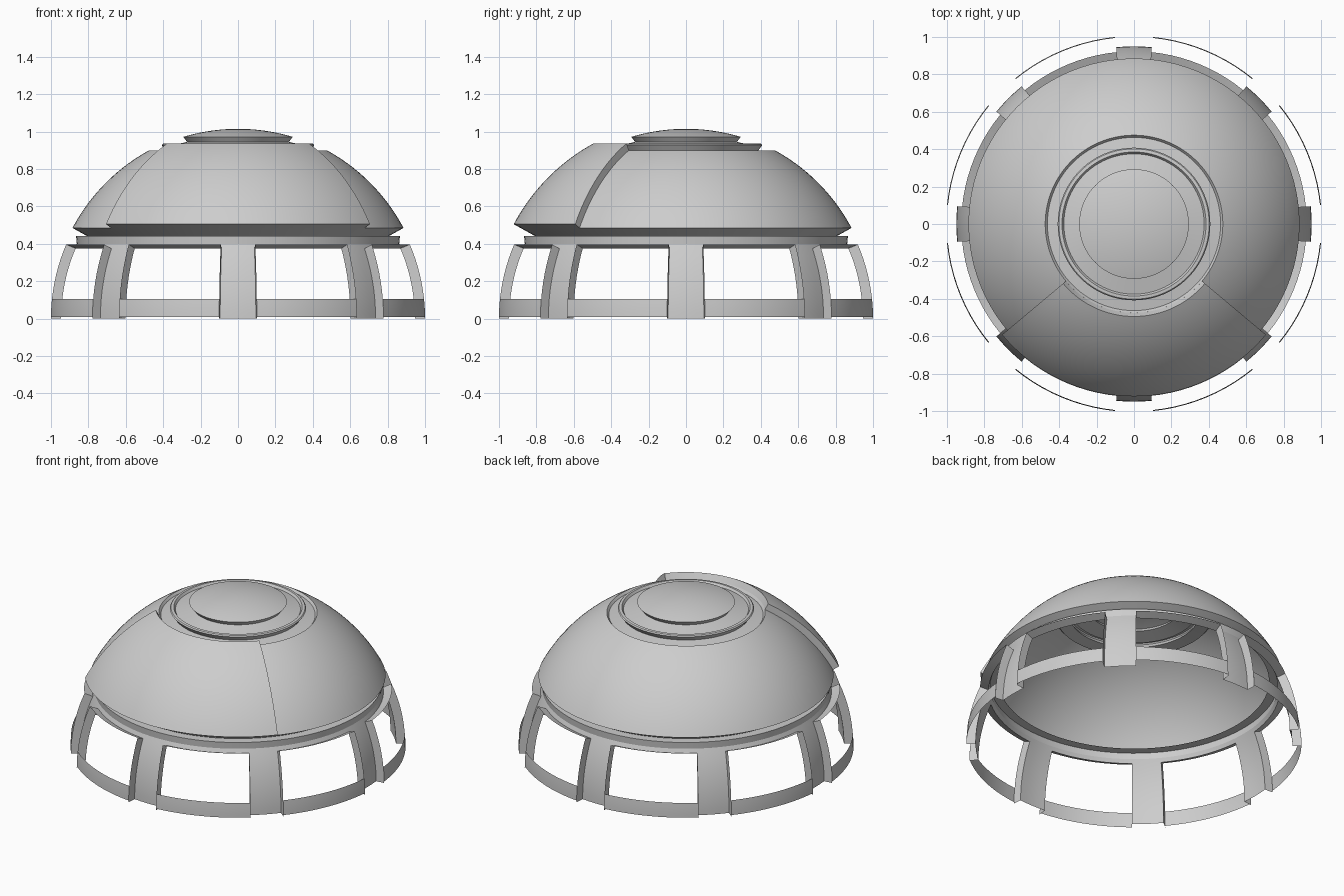
import bpy, bmesh, math
from mathutils import Vector

cube = bpy.data.objects.get("Cube")
if cube:
    bpy.data.objects.remove(cube, do_unlink=True)

grey = bpy.data.materials.new("light_grey")
grey.use_nodes = True
colour = (0.61, 0.61, 0.61, 1)
grey.diffuse_color = colour
grey.node_tree.nodes["Principled BSDF"].inputs["Base Color"].default_value = colour


def finish(name, bm):
    bmesh.ops.remove_doubles(bm, verts=bm.verts, dist=0.0005)
    mesh = bpy.data.meshes.new(name)
    bm.to_mesh(mesh)
    bm.free()
    obj = bpy.data.objects.new(name, mesh)
    bpy.context.collection.objects.link(obj)
    mesh.materials.append(grey)
    bpy.ops.object.select_all(action='DESELECT')
    obj.select_set(True)
    bpy.context.view_layer.objects.active = obj
    bpy.ops.object.shade_smooth_by_angle(angle=math.radians(25))
    return obj


def sweep(bm, profile, start=0, end=360, steps=96):
    """Turn an (r, z) profile, listed bottom to top, around z."""
    rows = []
    for i in range(steps + 1):
        a = math.radians(start + (end - start) * i / steps)
        rows.append([bm.verts.new((r * math.cos(a), r * math.sin(a), z)) for r, z in profile])
    for p, q in zip(rows, rows[1:]):
        for k in range(len(profile) - 1):
            bm.faces.new((p[k], q[k], q[k + 1], p[k + 1]))


def wall(bm, inner, outer, degrees, flip=False):
    """Upright strip between two profiles at one angle."""
    a = math.radians(degrees)
    cols = [[bm.verts.new((r * math.cos(a), r * math.sin(a), z)) for r, z in prof]
            for prof in (inner, outer)]
    for k in range(len(inner) - 1):
        f = [cols[0][k], cols[1][k], cols[1][k + 1], cols[0][k + 1]]
        bm.faces.new(f[::-1] if flip else f)


def arc(radius, z0, z1, n):
    zs = [z0 + (z1 - z0) * i / n for i in range(n + 1)]
    return [(math.sqrt(radius * radius - z * z), z) for z in zs]


def scaled(profile, s):
    return [(r * s, z * s) for r, z in profile]


# Lower frame: recessed ribs, collar, window surrounds and foot rings
R, OUT, HALF = 0.95, 1.058, 5.75
rib = arc(R, 0, 0.375, 10)
collar = [rib[-1], (0.862, 0.40), (0.866, 0.443), (0.81, 0.443)]
lintel = [rib[-1], scaled(rib, OUT)[-1]]
foot = arc(R * OUT, 0.01, 0.105, 4)

bm = bmesh.new()
for i in range(8):
    mid = i * 45
    sweep(bm, rib, mid - HALF, mid + HALF, 4)
    sweep(bm, collar, mid - HALF, mid + HALF, 4)
    sweep(bm, collar, mid + HALF, mid + 45 - HALF, 10)
    wall(bm, rib, scaled(rib, OUT), mid + HALF)
    wall(bm, rib, scaled(rib, OUT), mid - HALF, True)
    sweep(bm, lintel[::-1], mid + HALF, mid + 45 - HALF, 10)
    sweep(bm, foot, mid + HALF, mid + 45 - HALF, 10)
finish("window_frame", bm)

# Dome shell
low, high = Vector((0.885, 0.485)), Vector((0.475, 0.90))
dome = []
for i in range(21):
    t = i / 20
    a0, a1 = math.atan2(low.y, low.x), math.atan2(high.y, high.x)
    a = a0 + (a1 - a0) * t
    rad = low.length + (high.length - low.length) * t
    dome.append((rad * math.cos(a), rad * math.sin(a)))
bm = bmesh.new()
sweep(bm, [(0.81, 0.443)] + dome + [(0.463, 0.885)])
finish("dome", bm)

# Raised front panel with its edge walls
LIFT, A0, A1 = 1.041, 220, 320
raised = scaled(dome, LIFT)
bm = bmesh.new()
sweep(bm, [dome[0]] + raised + [dome[-1]], A0, A1, 32)
wall(bm, dome, raised, A0, True)
wall(bm, dome, raised, A1)
finish("front_panel", bm)

# Stepped crown ring
bm = bmesh.new()
sweep(bm, [(0.463, 0.885), (0.385, 0.897), (0.408, 0.928), (0.402, 0.935),
           (0.385, 0.937), (0.375, 0.922), (0.272, 0.945)])
finish("crown_ring", bm)

# Domed top cap
cap = [(0.272, 0.945), (0.293, 0.972)]
cap += [(0.293 * math.cos(i * math.pi / 20), 0.972 + 0.043 * (1 - math.cos(i * math.pi / 20) ** 2))
        for i in range(1, 10)]
bm = bmesh.new()
sweep(bm, cap + [(0.0, 1.015)])
finish("top_cap", bm)
